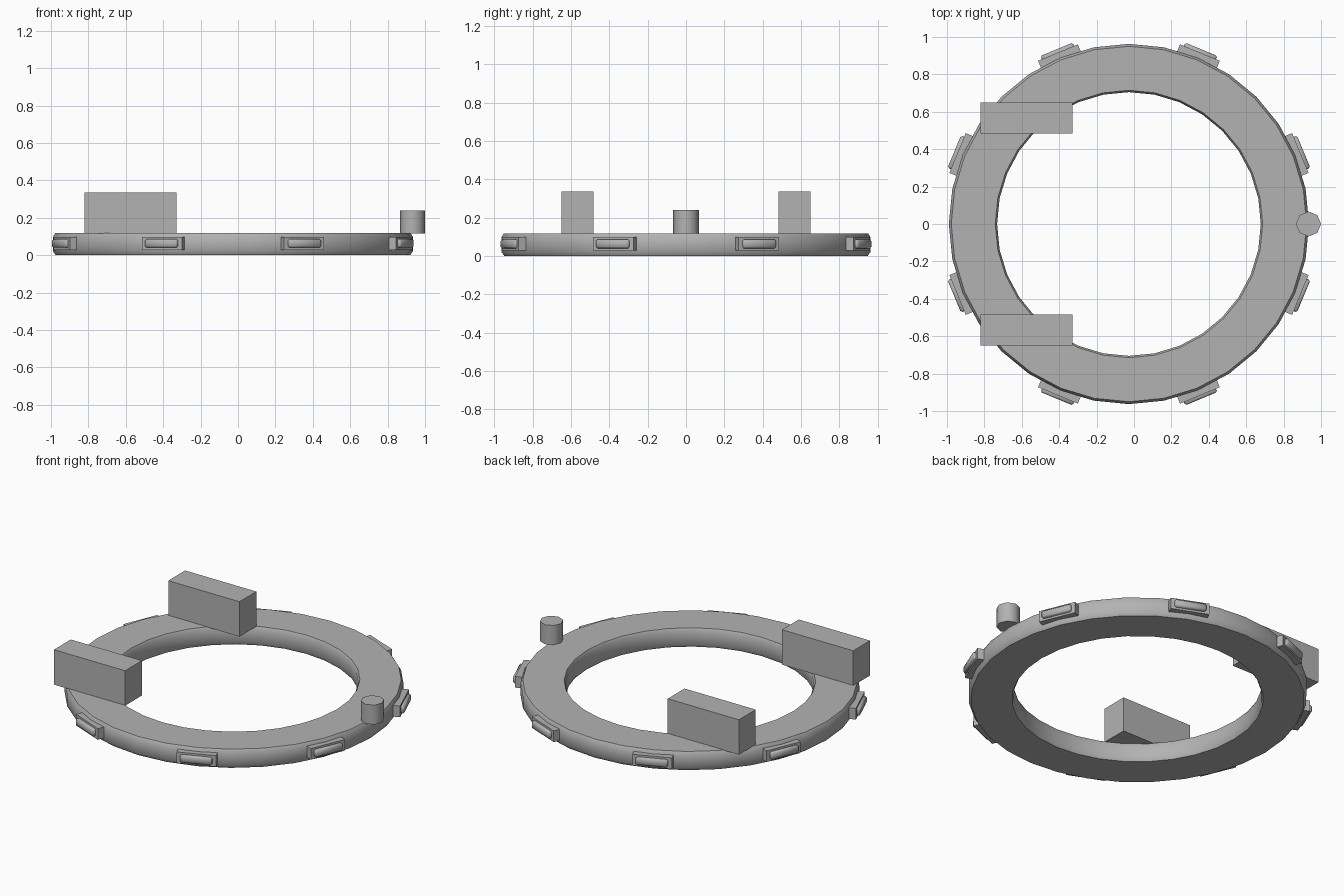
import bpy, bmesh, math
from mathutils import Matrix

if "Cube" in bpy.data.objects:
    bpy.data.objects.remove(bpy.data.objects["Cube"])

CX = -0.027          # ring centre in x
TOP = 0.118          # top of the ring

grey = bpy.data.materials.new("plain grey")
grey.diffuse_color = (0.45, 0.45, 0.45, 1)
grey.use_nodes = True
grey.node_tree.nodes["Principled BSDF"].inputs["Base Color"].default_value = grey.diffuse_color


def finish(name, bm, smooth=None):
    bmesh.ops.recalc_face_normals(bm, faces=bm.faces)
    me = bpy.data.meshes.new(name)
    bm.to_mesh(me)
    bm.free()
    me.materials.append(grey)
    ob = bpy.data.objects.new(name, me)
    bpy.context.collection.objects.link(ob)
    if smooth:
        bpy.ops.object.select_all(action='DESELECT')
        ob.select_set(True)
        bpy.context.view_layer.objects.active = ob
        bpy.ops.object.shade_smooth_by_angle(angle=math.radians(smooth))
    return ob


def box(name, x, y, z, matrix=Matrix(), bevel=0, smooth=None):
    """Box from (min, max) pairs, optionally bevelled and moved by a matrix."""
    bm = bmesh.new()
    bmesh.ops.create_cube(bm, size=1)
    for v in bm.verts:
        v.co = [lo + (c + 0.5) * (hi - lo) for c, (lo, hi) in zip(v.co, (x, y, z))]
    if bevel:
        bmesh.ops.bevel(bm, geom=bm.edges[:], offset=bevel, segments=1, affect='EDGES')
    bm.transform(matrix)
    return finish(name, bm, smooth)


# Ring: chamfered section swept round 32 steps
section = [(0.948, 0.0), (0.963, 0.022), (0.963, 0.096), (0.950, TOP),
           (0.715, TOP), (0.705, 0.100), (0.705, 0.018), (0.715, 0.0)]
N = 32
bm = bmesh.new()
loops = []
for i in range(N):
    a = 2 * math.pi * i / N
    loops.append([bm.verts.new((CX + r * math.cos(a), r * math.sin(a), z)) for r, z in section])
for i in range(N):
    p, q = loops[i], loops[(i + 1) % N]
    for k in range(len(section)):
        m = (k + 1) % len(section)
        bm.faces.new((p[k], q[k], q[m], p[m]))
finish("ring", bm, 50)

# Eight rim pads, each a plate with a raised bar
for i in range(8):
    turn = Matrix.Translation((CX, 0, 0)) @ Matrix.Rotation(math.radians(22.5 + 45 * i), 4, 'Z')
    box(f"pad_plate_{i}", (0.935, 0.992), (-0.115, 0.115), (0.028, 0.098), turn)
    box(f"pad_bar_{i}", (0.96, 1.011), (-0.093, 0.093), (0.040, 0.086), turn, 0.008, 50)

# Two upright blocks on the left side
for side, s in (("front", -1), ("back", 1)):
    box(f"{side}_block", (-0.822, -0.328), sorted((s * 0.483, s * 0.65)), (TOP - 0.002, 0.335))

# Small knob on the right side
bm = bmesh.new()
bmesh.ops.create_cone(bm, cap_ends=True, segments=8, radius1=0.067, radius2=0.067, depth=0.122,
                      matrix=Matrix.Translation((0.933, 0, 0.178)))
finish("knob", bm, 50)
